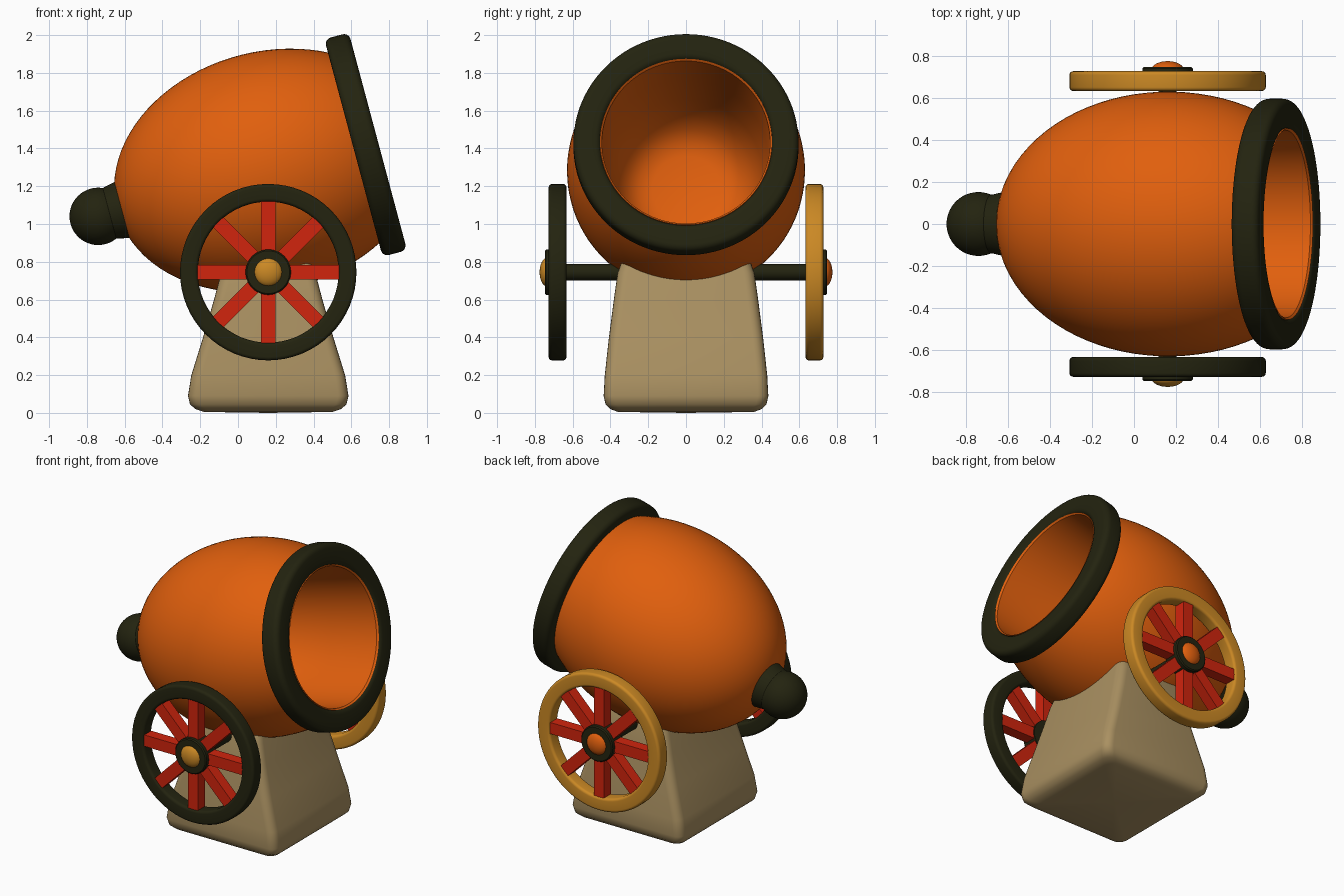
import bpy, bmesh, math
from mathutils import Matrix, Vector

if "Cube" in bpy.data.objects:
    bpy.data.objects.remove(bpy.data.objects["Cube"])


def material(name, rgb):
    m = bpy.data.materials.new(name)
    m.use_nodes = True
    col = (*rgb, 1)
    m.diffuse_color = col
    m.node_tree.nodes["Principled BSDF"].inputs["Base Color"].default_value = col
    return m


ORANGE = material("orange paint", (0.75, 0.115, 0.004))
DARK = material("dark iron", (0.017, 0.017, 0.005))
GOLD = material("golden wood", (0.6, 0.25, 0.018))
RED = material("red paint", (0.64, 0.018, 0.004))
STONE = material("beige stone", (0.4, 0.28, 0.12))


def finish(name, bm, mat, matrix=Matrix()):
    bmesh.ops.remove_doubles(bm, verts=bm.verts, dist=1e-5)
    bmesh.ops.recalc_face_normals(bm, faces=bm.faces)
    mesh = bpy.data.meshes.new(name)
    bm.to_mesh(mesh)
    bm.free()
    mesh.materials.append(mat)
    ob = bpy.data.objects.new(name, mesh)
    bpy.context.collection.objects.link(ob)
    ob.matrix_world = matrix
    bpy.ops.object.select_all(action="DESELECT")
    ob.select_set(True)
    bpy.context.view_layer.objects.active = ob
    bpy.ops.object.shade_smooth_by_angle(angle=math.radians(40))
    return ob


def rounded_rect(cx, cy, hx, hy, rad, n=5):
    pts = []
    for q, (sx, sy) in enumerate([(1, 1), (-1, 1), (-1, -1), (1, -1)]):
        for i in range(n + 1):
            a = (q + i / n) * math.pi / 2
            pts.append((cx + sx * (hx - rad) + rad * math.cos(a),
                        cy + sy * (hy - rad) + rad * math.sin(a)))
    return pts


def lathe(name, profile, mat, matrix, closed=False, steps=64):
    """Revolve (axial, radius) points around the local x axis."""
    bm = bmesh.new()
    rings = []
    for i in range(steps):
        a = 2 * math.pi * i / steps
        rings.append([bm.verts.new((t, r * math.cos(a), r * math.sin(a)))
                      for t, r in profile])
    n = len(profile)
    for i in range(steps):
        a, b = rings[i], rings[(i + 1) % steps]
        for j in range(n if closed else n - 1):
            k = (j + 1) % n
            quad = [a[j], a[k], b[k], b[j]]
            bm.faces.new(quad)
    bmesh.ops.dissolve_degenerate(bm, dist=1e-6, edges=bm.edges)
    return finish(name, bm, mat, matrix)


# Barrel: egg-shaped shell with a tapering bore, tilted upward
TILT = Matrix.Translation((0.676, 0, 1.42)) @ Matrix.Rotation(math.radians(-15), 4, "Y")
MID, LENGTH, WIDTH = -0.53, 0.832, 0.63
end = math.acos(0.57 / LENGTH)
shell = []
for i in range(33):
    a = math.pi + (end - math.pi) * i / 32
    shell.append((MID + LENGTH * math.cos(a), max(0, WIDTH * math.sin(a))))
shell[0] = (MID - LENGTH, 0)
bore = [(0.06, 0.455), (0.05, 0.445), (-0.3, 0.435), (-0.6, 0.405), (-0.75, 0.365),
        (-0.84, 0.31), (-0.89, 0.25), (-0.91, 0.18), (-0.915, 0)]
lathe("barrel", shell + bore, ORANGE, TILT, steps=96)
lathe("muzzle_ring", rounded_rect(0, 0.523, 0.067, 0.073, 0.035), DARK, TILT, True, 96)

# Knob and its short neck at the rear
R = 0.152
knob = [(-1.466 - R * math.cos(math.pi * i / 24), R * math.sin(math.pi * i / 24))
        for i in range(25)]
knob[0], knob[-1] = (-1.466 - R, 0), (-1.466 + R, 0)
lathe("rear_knob", knob, DARK, TILT, steps=48)
lathe("rear_neck", [(-1.42, 0), (-1.42, 0.135), (-1.33, 0.155), (-1.25, 0.16), (-1.25, 0)],
      DARK, TILT, steps=48)

# Pedestal: rounded rectangular sections, tapering upward
bm = bmesh.new()
sections = [(0.005, 0.34, 0.36), (0.02, 0.385, 0.4), (0.045, 0.414, 0.426), (0.09, 0.425, 0.436),
            (0.2, 0.407, 0.43), (0.4, 0.345, 0.408), (0.6, 0.287, 0.382),
            (0.74, 0.25, 0.362), (0.79, 0.235, 0.345), (0.81, 0.2, 0.31)]
loops = [[bm.verts.new((x, y, z)) for x, y in rounded_rect(0.16, 0, hx, hy, 0.055)]
         for z, hx, hy in sections]
for lo, hi in zip(loops, loops[1:]):
    for i in range(len(lo)):
        k = (i + 1) % len(lo)
        bm.faces.new((lo[i], lo[k], hi[k], hi[i]))
bm.faces.new(loops[-1])
centre = bm.verts.new((0.16, 0, 0))
for i in range(len(loops[0])):
    bm.faces.new((loops[0][i], centre, loops[0][(i + 1) % len(loops[0])]))
finish("pedestal", bm, STONE)

# Axle through both wheels
AXLE = Matrix.Translation((0.16, 0, 0.745))
lathe("axle", [(-0.68, 0), (-0.68, 0.043), (0.68, 0.043), (0.68, 0)], DARK,
      AXLE @ Matrix.Rotation(math.pi / 2, 4, "Z"), steps=32)

# Wheels: rim, hub, cap and eight spokes on each side
for side, rim_mat, cap_mat, label in [(-1, DARK, GOLD, "right"), (1, GOLD, ORANGE, "left")]:
    place = AXLE @ Matrix.Rotation(side * math.pi / 2, 4, "Z")
    lathe(label + "_wheel_rim", rounded_rect(0.68, 0.42, 0.047, 0.047, 0.018), rim_mat, place, True)
    lathe(label + "_wheel_hub",
          [(0.635, 0), (0.635, 0.12), (0.74, 0.12), (0.747, 0.113), (0.747, 0)],
          DARK, place, steps=48)
    dome = [(0.735 + 0.04 * math.sin(math.pi * i / 16), 0.076 * math.cos(math.pi * i / 16))
            for i in range(8)] + [(0.775, 0)]
    lathe(label + "_hub_cap", dome, cap_mat, place, steps=32)
    bm = bmesh.new()
    for i in range(8):
        bmesh.ops.create_cube(bm, size=1, matrix=Matrix.Rotation(i * math.pi / 4, 4, "X")
                              @ Matrix.Translation((0.68, 0, 0.235))
                              @ Matrix.Diagonal((0.075, 0.078, 0.3, 1)))
    finish(label + "_wheel_spokes", bm, RED, place)
